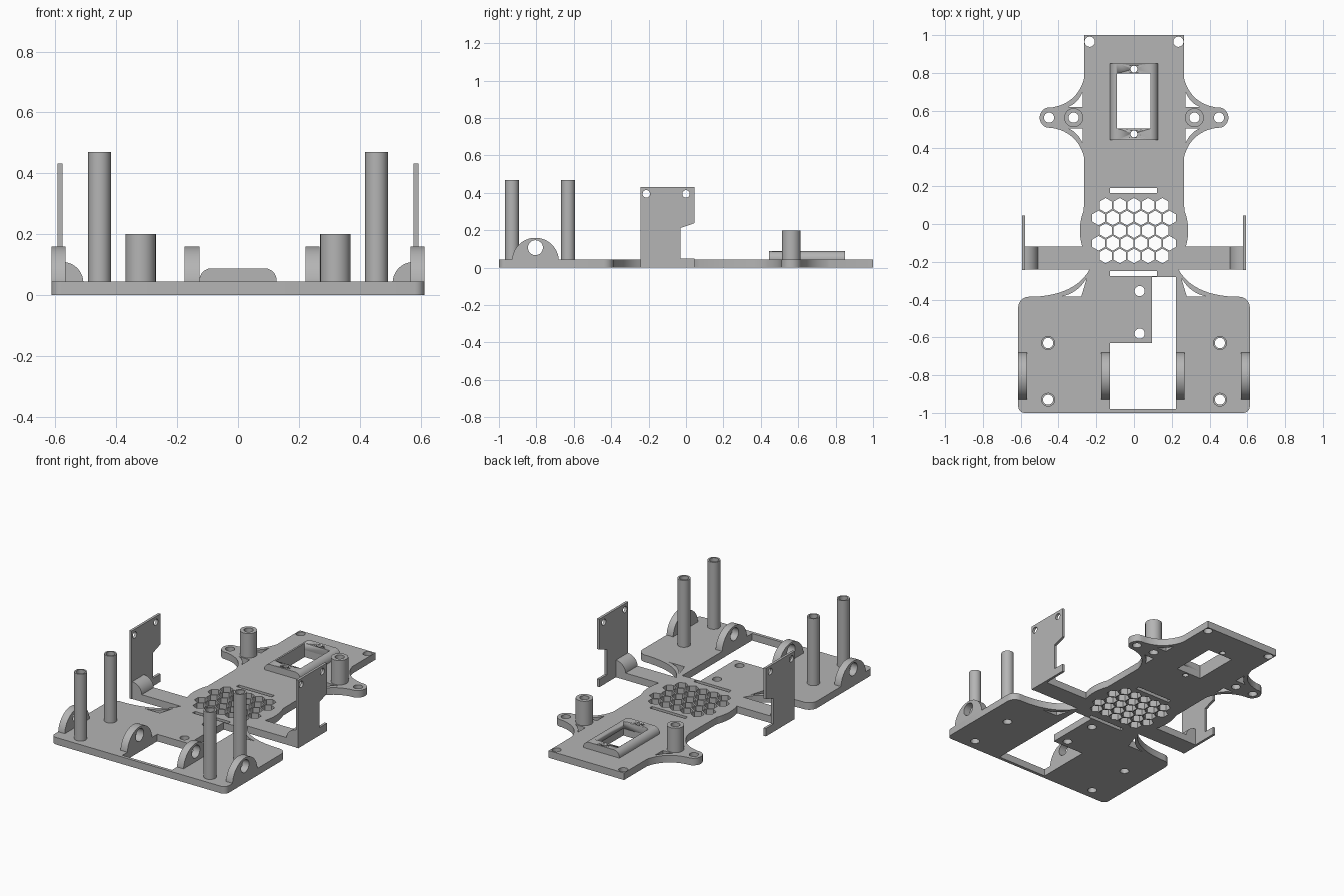
import bpy, bmesh
from math import cos, sin, radians
from mathutils import Matrix

cube = bpy.data.objects.get("Cube")
if cube:
    bpy.data.objects.remove(cube, do_unlink=True)

GREY = (0.46, 0.46, 0.46, 1)
grey = bpy.data.materials.new("light_grey_plastic")
grey.use_nodes = True
grey.diffuse_color = GREY
grey.node_tree.nodes["Principled BSDF"].inputs["Base Color"].default_value = GREY

T = 0.045  # base thickness
# columns: where local u, v, w point in the world
AXES = {"x": Matrix(((0, 0, 1), (1, 0, 0), (0, 1, 0))),
        "y": Matrix(((1, 0, 0), (0, 0, -1), (0, 1, 0))),
        "z": Matrix.Identity(3)}


def arc(cx, cy, r, a0, a1, n=12):
    angles = [radians(a0 + (a1 - a0) * i / n) for i in range(n + 1)]
    return [(cx + r * cos(a), cy + r * sin(a)) for a in angles]


def circle(cx, cy, r, n=32, start=0):
    return arc(cx, cy, r, start, start + 360, n)[:-1]


def bend(p, c, q, n=12):
    """Quadratic curve from p to q pulled towards c."""
    return [tuple((1 - t) ** 2 * a + 2 * t * (1 - t) * b + t * t * d
                  for a, b, d in zip(p, c, q)) for t in (i / n for i in range(n + 1))]


def rect(x0, x1, y0, y1):
    return [(x0, y0), (x1, y0), (x1, y1), (x0, y1)]


def flip(loop, s):
    return [(s * x, y) for x, y in loop]


def prism(name, loops, axis, lo, hi):
    """Extrude an outline (first loop) with holes (other loops) along an axis."""
    curve = bpy.data.curves.new(name, "CURVE")
    curve.dimensions = "2D"
    curve.fill_mode = "BOTH"
    curve.extrude = (hi - lo) / 2
    for loop in loops:
        spline = curve.splines.new("POLY")
        spline.points.add(len(loop) - 1)
        for point, (u, v) in zip(spline.points, loop):
            point.co = (u, v, 0, 1)
        spline.use_cyclic_u = True
    temp = bpy.data.objects.new(name + "_outline", curve)
    bpy.context.collection.objects.link(temp)
    graph = bpy.context.evaluated_depsgraph_get()
    mesh = bpy.data.meshes.new_from_object(temp.evaluated_get(graph))
    bpy.data.objects.remove(temp, do_unlink=True)
    bm = bmesh.new()
    bm.from_mesh(mesh)
    middle = (lo + hi) / 2 * (-1 if axis == "y" else 1)
    bmesh.ops.translate(bm, verts=bm.verts, vec=(0, 0, middle))
    bmesh.ops.transform(bm, matrix=AXES[axis].to_4x4(), verts=bm.verts)
    bmesh.ops.remove_doubles(bm, verts=bm.verts, dist=1e-5)
    bmesh.ops.recalc_face_normals(bm, faces=bm.faces)
    bm.to_mesh(mesh)
    bm.free()
    mesh.name = name
    mesh.materials.clear()
    mesh.materials.append(grey)
    obj = bpy.data.objects.new(name, mesh)
    bpy.context.collection.objects.link(obj)
    bpy.ops.object.select_all(action="DESELECT")
    obj.select_set(True)
    bpy.context.view_layer.objects.active = obj
    bpy.ops.object.shade_smooth_by_angle(angle=radians(30))
    return obj


# Base plate outline, left half from back to front
half = [(0.265, 1.0)]
half += bend((0.265, 0.77), (0.30, 0.64), (0.435, 0.617))
half += arc(0.445, 0.563, 0.055, 75, -75)
half += bend((0.435, 0.509), (0.30, 0.486), (0.265, 0.355))
half += arc(0, -0.035, 0.287, 22, -17)
half += [(0.577, -0.12), (0.577, -0.24)]
half += bend((0.235, -0.24), (0.31, -0.375), (0.53, -0.385))
half += arc(0.557, -0.441, 0.056, 90, 0)
half += arc(0.58, -0.967, 0.033, 0, -90, 6)
loops = [half + flip(half, -1)[::-1]]

# Openings: stepped cable cutout, steering window, strap slots
loops.append([(0.095, -0.28), (0.222, -0.28), (0.222, -0.98),
              (-0.127, -0.98), (-0.127, -0.63), (0.095, -0.63)])
loops.append(rect(-0.09, 0.087, 0.505, 0.797))
loops += [rect(-0.127, 0.123, y, y + 0.025) for y in (0.165, -0.275)]

# Honeycomb vent
for row in range(-2, 3):
    count = 6 if row % 2 else 5
    for col in range(count):
        loops.append(circle((col - (count - 1) / 2) * 0.075, -0.035 + row * 0.067,
                            0.039, 6, 30))

# Screw holes and gusset openings
loops += [circle(0.03, y, 0.027) for y in (-0.355, -0.58)]
loops += [circle(0, y, 0.018) for y in (0.82, 0.477)]
for s in (-1, 1):
    for x, y in ((0.235, 0.965), (0.45, 0.563), (0.32, 0.563), (0.455, -0.63), (0.455, -0.93)):
        loops.append(circle(s * x, y, 0.027))
    for k in (-1, 1):
        hole = bend((0.272, 0.137), (0.298, 0.077), (0.348, 0.057)) + [(0.272, 0.057)]
        loops.append([(s * x, 0.563 + k * y) for x, y in hole])
    loops.append(flip(bend((0.25, -0.285), (0.30, -0.37), (0.39, -0.385))
                      + [(0.28, -0.385)], s))
prism("base_plate", loops, "z", 0, T)

# Rounded frame around the steering window
profile = [(0.127, T)] + arc(0.087, 0.048, 0.04, 0, 90) + arc(-0.087, 0.048, 0.04, 90, 180)
frame = prism("window_frame", [profile + [(-0.127, T)]], "y", 0.445, 0.85)
cutters = [rect(-0.09, 0.087, 0.505, 0.797)] + [circle(0, y, 0.018) for y in (0.82, 0.477)]
for loop in cutters:
    cutter = prism("cutter", [loop], "z", 0, 0.2)
    cutter.hide_render = True
    mod = frame.modifiers.new("cut", "BOOLEAN")
    mod.operation = "DIFFERENCE"
    mod.solver = "EXACT"
    mod.object = cutter
    bpy.context.view_layer.objects.active = frame
    bpy.ops.object.modifier_apply(modifier=mod.name)
    bpy.data.objects.remove(cutter, do_unlink=True)

# Axle lugs
for name, x0, x1 in (("right_outer", -0.613, -0.567), ("right_inner", -0.175, -0.127),
                     ("left_inner", 0.222, 0.268), ("left_outer", 0.567, 0.613)):
    dome = [(-0.68, 0.03)] + arc(-0.805, 0.035, 0.125, 0, 180, 32) + [(-0.93, 0.03)]
    prism(name + "_axle_lug", [dome, circle(-0.805, 0.107, 0.04)], "x", x0, x1)

for s, side in ((-1, "right"), (1, "left")):
    # Hollow standoffs
    for part, x, y, r, top in (("front_standoff", 0.455, -0.93, 0.037, 0.47),
                               ("middle_standoff", 0.455, -0.63, 0.037, 0.47),
                               ("rear_standoff", 0.32, 0.563, 0.05, 0.2)):
        prism(f"{side}_{part}", [circle(s * x, y, r), circle(s * x, y, 0.027)], "z", T, top)
    # Upright sensor plate with its quarter-round brace
    panel = [(-0.243, 0), (0.045, 0), (0.045, 0.05), (-0.03, 0.05), (-0.03, 0.212),
             (0.045, 0.238), (0.045, 0.432), (-0.243, 0.432)]
    x0, x1 = sorted((s * 0.577, s * 0.593))
    prism(side + "_upright_panel", [panel, circle(-0.212, 0.395, 0.02), circle(0, 0.395, 0.02)],
          "x", x0, x1)
    brace = [(0.577, 0.04)] + arc(0.577, 0.04, 0.069, 180, 90)
    prism(side + "_panel_brace", [flip(brace, s)], "y", -0.24, -0.12)
